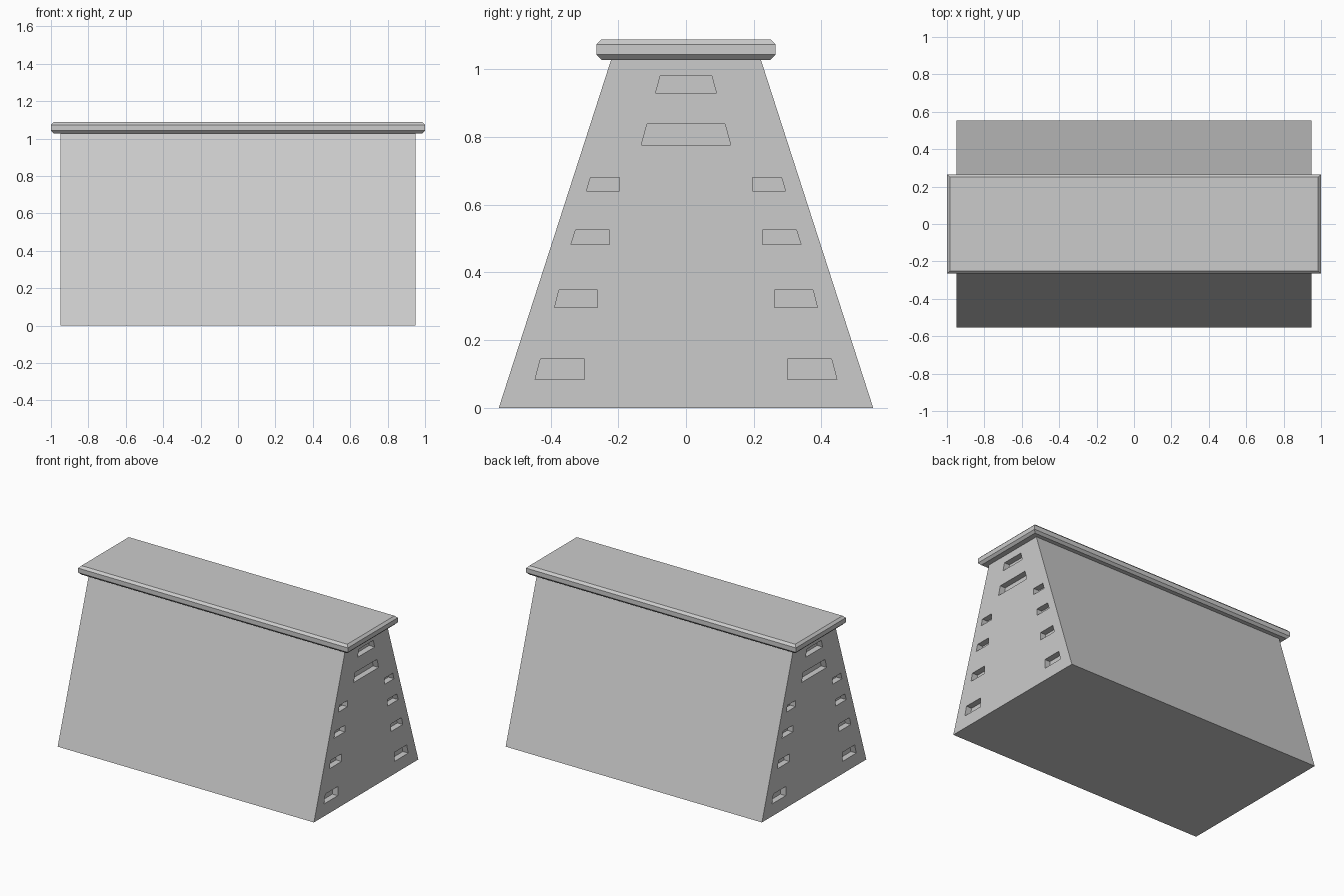
import bpy, bmesh

if "Cube" in bpy.data.objects:
    bpy.data.objects.remove(bpy.data.objects["Cube"])


def add_loft(bm, rings):
    """Skin consecutive rings of points and cap both ends."""
    loops = [[bm.verts.new(p) for p in r] for r in rings]
    n = len(loops[0])
    faces = [bm.faces.new(loops[0][::-1]), bm.faces.new(loops[-1])]
    for a, b in zip(loops, loops[1:]):
        for i in range(n):
            j = (i + 1) % n
            faces.append(bm.faces.new((a[i], a[j], b[j], b[i])))
    bmesh.ops.recalc_face_normals(bm, faces=faces)


def finish(bm, name):
    me = bpy.data.meshes.new(name)
    bm.to_mesh(me)
    bm.free()
    ob = bpy.data.objects.new(name, me)
    bpy.context.collection.objects.link(ob)
    return ob


def rect(hx, hy, z):
    return [(-hx, -hy, z), (hx, -hy, z), (hx, hy, z), (-hx, hy, z)]


# Tapered body
HX = 0.95
bm = bmesh.new()
add_loft(bm, [rect(HX, 0.553, 0), rect(HX, 0.219, 1.035)])
body = finish(bm, "tapered_body")

# Hand slots: (y, z) outlines
slots = []
for z0, z1, b, t in [(0.93, 0.98, 0.09, 0.076), (0.777, 0.838, 0.132, 0.115)]:
    slots.append([(-b, z0), (b, z0), (t, z1), (-t, z1)])
for z0, z1, inner, b, t in [(0.64, 0.681, 0.197, 0.294, 0.282),
                            (0.482, 0.526, 0.226, 0.34, 0.326),
                            (0.297, 0.348, 0.261, 0.388, 0.375),
                            (0.083, 0.144, 0.30, 0.446, 0.43)]:
    for s in (-1, 1):
        slots.append([(s * inner, z0), (s * b, z0), (s * t, z1), (s * inner, z1)])

# Cutters for the recesses on both ends
DEPTH = 0.04
bm = bmesh.new()
for side in (-1, 1):
    for outline in slots:
        add_loft(bm, [[(side * x, y, z) for y, z in outline]
                      for x in (HX - DEPTH, HX + 0.03)])
cutter = finish(bm, "slot_cutters")
cutter.hide_render = True

mod = body.modifiers.new("hand_slots", 'BOOLEAN')
mod.operation = 'DIFFERENCE'
mod.solver = 'EXACT'
mod.object = cutter
bpy.context.view_layer.objects.active = body
bpy.ops.object.modifier_apply(modifier=mod.name)
bpy.data.objects.remove(cutter, do_unlink=True)

# Padded top with chamfered rims
C = 0.015
bm = bmesh.new()
add_loft(bm, [rect(1 - C, 0.265 - C, 1.028), rect(1, 0.265, 1.028 + C),
              rect(1, 0.265, 1.088 - C), rect(1 - C, 0.265 - C, 1.088)])
finish(bm, "padded_top")
